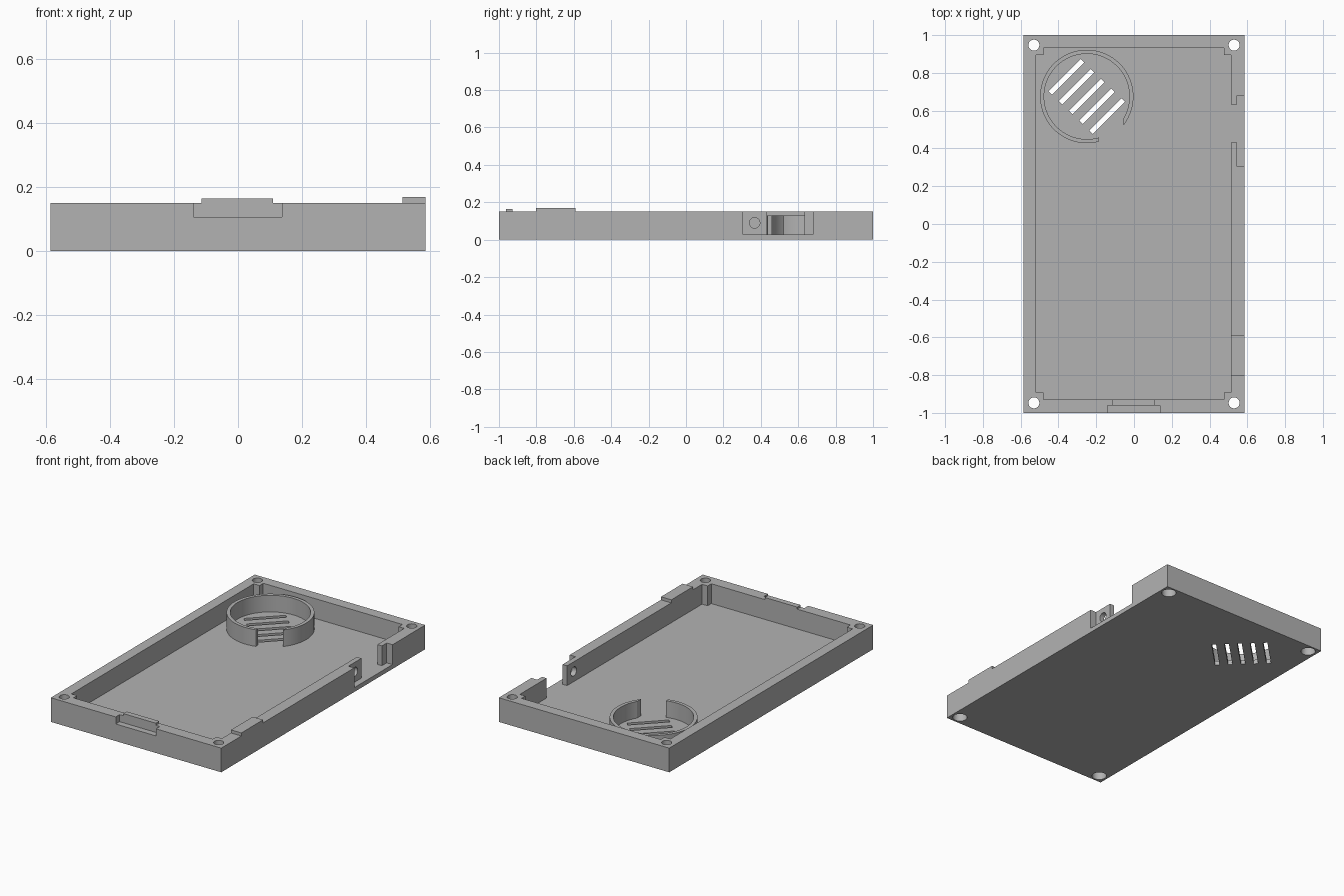
import bpy
import math

if "Cube" in bpy.data.objects:
    bpy.data.objects.remove(bpy.data.objects["Cube"], do_unlink=True)

grey = bpy.data.materials.new("plain grey")
grey.use_nodes = True
grey.diffuse_color = (0.45, 0.45, 0.45, 1)
grey.node_tree.nodes["Principled BSDF"].inputs["Base Color"].default_value = (0.45, 0.45, 0.45, 1)


def finish(name):
    ob = bpy.context.object
    ob.name = name
    bpy.ops.object.transform_apply(location=True, rotation=True, scale=True)
    ob.data.materials.append(grey)
    return ob


def box(name, x, y, z, angle=0):
    """Box from (min, max) pairs, turned about its own vertical axis."""
    centre = [(a + b) / 2 for a, b in (x, y, z)]
    bpy.ops.mesh.primitive_cube_add(size=1, location=centre, rotation=(0, 0, angle))
    bpy.context.object.scale = [b - a for a, b in (x, y, z)]
    return finish(name)


def rod(name, radius, centre, depth, sides=48, turn=(0, 0, 0)):
    bpy.ops.mesh.primitive_cylinder_add(vertices=sides, radius=radius, depth=depth,
                                        location=centre, rotation=turn)
    return finish(name)


def cut(target, cutter):
    """Subtract the cutter and remove it."""
    mod = target.modifiers.new("cut", 'BOOLEAN')
    mod.operation = 'DIFFERENCE'
    mod.solver = 'EXACT'
    mod.object = cutter
    bpy.ops.object.select_all(action='DESELECT')
    target.select_set(True)
    bpy.context.view_layer.objects.active = target
    bpy.ops.object.modifier_apply(modifier=mod.name)
    bpy.data.objects.remove(cutter, do_unlink=True)


def smooth(ob):
    bpy.ops.object.select_all(action='DESELECT')
    ob.select_set(True)
    bpy.context.view_layer.objects.active = ob
    bpy.ops.object.shade_smooth_by_angle(angle=math.radians(30))


W, H, FLOOR, OVER = 0.585, 0.15, 0.027, 0.3

# Tray with a cavity that leaves solid corner posts
tray = box("tray", (-W, W), (-1, 1), (0, H))
cut(tray, box("cavity_wide", (-0.52, 0.514), (-0.892, 0.896), (FLOOR, OVER)))
cut(tray, box("cavity_long", (-0.48, 0.476), (-0.928, 0.933), (FLOOR, OVER)))

# Screw holes with wider bores underneath
for sx in (-1, 1):
    for sy in (-1, 1):
        cut(tray, rod("screw_hole", 0.029, (sx * 0.53, sy * 0.947, 0.1), 0.4, 32))
        cut(tray, rod("screw_bore", 0.042, (sx * 0.53, sy * 0.947, 0), 0.1, 32))

# Side opening: shallow outer recess, full gap and a cable hole
cut(tray, box("side_recess", (0.545, 0.7), (0.305, 0.68), (FLOOR, OVER)))
cut(tray, box("side_gap", (0.48, 0.7), (0.432, 0.633), (FLOOR, OVER)))
cut(tray, rod("side_hole", 0.028, (0.53, 0.367, 0.09), 0.2, 32, (0, math.pi / 2, 0)))

# Front latch recess
cut(tray, box("latch_recess", (-0.139, 0.137), (-1.1, -0.962), (0.106, OVER)))

# Diagonal vent slots through the floor
RX, RY = -0.25, 0.675
for i in range(-2, 3):
    cx, cy = RX + i * 0.054, RY - i * 0.052
    cut(tray, box("vent_slot", (cx - 0.12, cx + 0.12), (cy - 0.013, cy + 0.013),
                  (-0.1, 0.1), math.radians(45)))
smooth(tray)

# Open ring around the vents
ring = rod("vent_ring", 0.247, (RX, RY, (FLOOR + 0.13) / 2), 0.13 - FLOOR, 96)
cut(ring, rod("ring_bore", 0.226, (RX, RY, 0.1), 0.4, 96))
cut(ring, box("ring_gap", (-0.184, -0.056), (0.3, RY), (-0.1, OVER)))
smooth(ring)

# Raised tabs on the rim
box("front_latch_lip", (-0.114, 0.109), (-0.962, -0.928), (H, 0.163))
box("side_tab", (0.514, W), (-0.803, -0.59), (H, 0.169))
